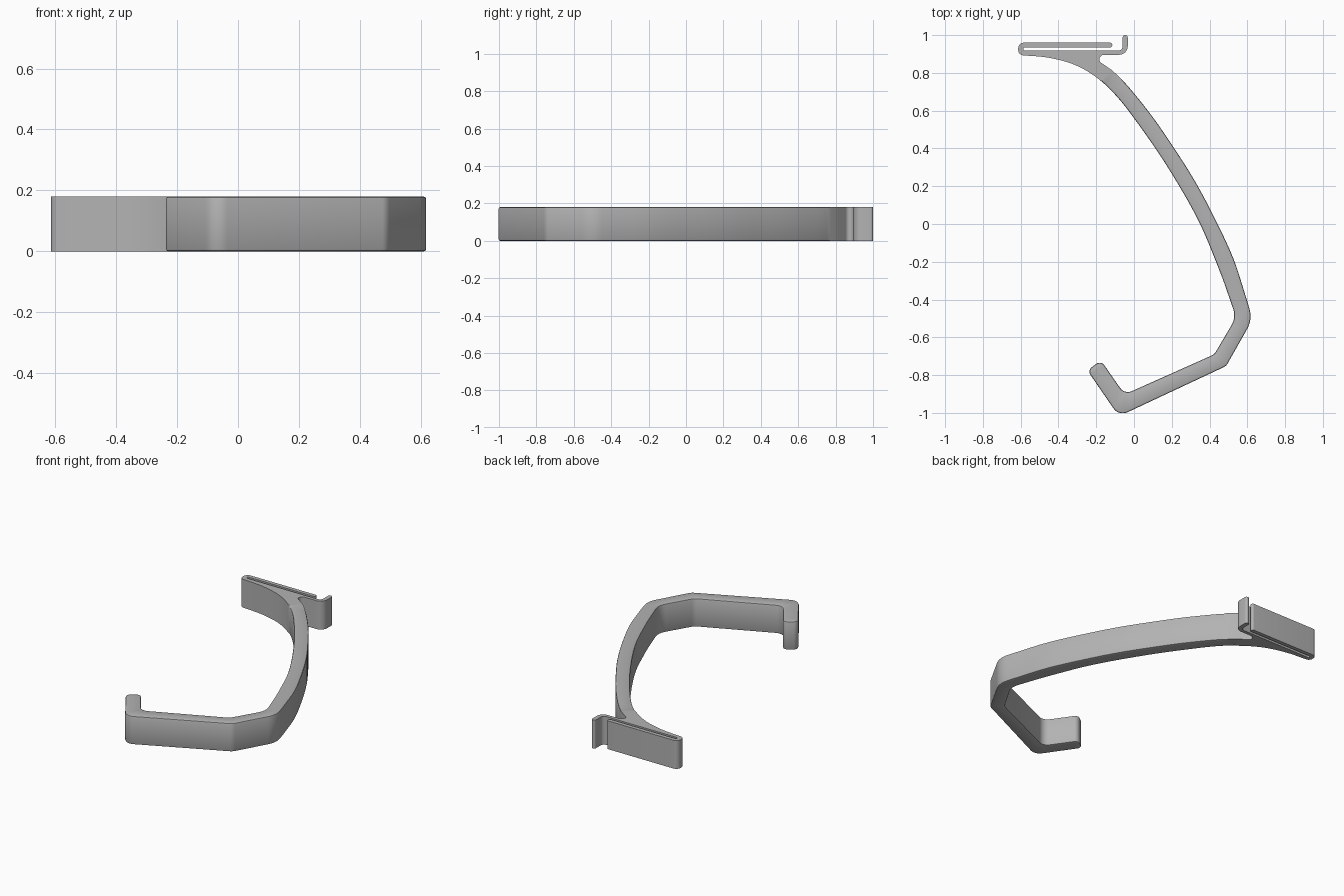
import bpy, bmesh, math
from mathutils import Vector

if "Cube" in bpy.data.objects:
    bpy.data.objects.remove(bpy.data.objects["Cube"])

HEIGHT = 0.18


def fillet(corners, steps=8):
    """Closed outline from (x, y, radius) corners, rounding where radius > 0."""
    out, n = [], len(corners)
    for i, (x, y, r) in enumerate(corners):
        p = Vector((x, y))
        if r == 0:
            out.append(p)
            continue
        a = (Vector(corners[i - 1][:2]) - p)
        b = (Vector(corners[(i + 1) % n][:2]) - p)
        la, lb = a.length, b.length
        a.normalize()
        b.normalize()
        half = a.angle(b) / 2
        d = min(r / math.tan(half), la * 0.98, lb * 0.98)
        r = d * math.tan(half)
        c = p + (a + b).normalized() * (r / math.sin(half))
        v0, v1 = p + a * d - c, p + b * d - c
        sweep = v0.angle_signed(v1)
        for k in range(steps + 1):
            t = -sweep * k / steps
            out.append(c + Vector((v0.x * math.cos(t) - v0.y * math.sin(t),
                                   v0.x * math.sin(t) + v0.y * math.cos(t))))
    return out


def spline(pts, steps=5):
    """Smooth curve through the points, returned as unrounded corners."""
    p = [Vector(q) for q in pts]
    p = [2 * p[0] - p[1]] + p + [2 * p[-1] - p[-2]]
    out = []
    for i in range(1, len(p) - 2):
        for k in range(steps):
            t = k / steps
            q = 0.5 * (2 * p[i] + (p[i + 1] - p[i - 1]) * t
                       + (2 * p[i - 1] - 5 * p[i] + 4 * p[i + 1] - p[i + 2]) * t * t
                       + (3 * p[i] - p[i - 1] - 3 * p[i + 1] + p[i + 2]) * t ** 3)
            out.append((q.x, q.y, 0))
    return out + [(*pts[-1], 0)]


# Inner side of the bowed arm, from the clip down to the elbow
inner_arm = spline([(-0.585, 0.893), (-0.45, 0.88), (-0.315, 0.843), (-0.2, 0.777),
                    (-0.1, 0.685), (0, 0.56), (0.165, 0.322), (0.335, 0.03),
                    (0.45, -0.24), (0.515, -0.42)])
# Lower hook
hook = [(0.54, -0.495, 0.10), (0.425, -0.69, 0.05), (-0.05, -0.902, 0.05),
        (-0.175, -0.722, 0.03), (-0.247, -0.775, 0.03), (-0.08, -1.018, 0.06),
        (0.488, -0.752, 0.05), (0.628, -0.505, 0.14)]
# Outer side of the arm, from the elbow up to the notch
outer_arm = spline([(0.597, -0.40), (0.525, -0.18), (0.42, 0.045), (0.315, 0.24),
                    (0.2, 0.42), (0.1, 0.565), (0, 0.692), (-0.06, 0.76),
                    (-0.115, 0.813)])
# Spring clip: lip, base strip, slot and folded-back leaf
clip = [(-0.20, 0.872, 0.022), (-0.165, 0.896, 0.02), (-0.033, 0.896, 0.045),
        (-0.033, 1.0, 0.0125), (-0.06, 1.0, 0.0125), (-0.06, 0.918, 0.024),
        (-0.585, 0.918, 0.008), (-0.585, 0.935, 0.008), (-0.115, 0.935, 0.0118),
        (-0.115, 0.96, 0.0118), (-0.613, 0.96, 0.03), (-0.613, 0.893, 0.03)]

outline = fillet(inner_arm + hook + outer_arm + clip)

bm = bmesh.new()
base = bm.faces.new([bm.verts.new((p.x, p.y, 0)) for p in outline])
bmesh.ops.recalc_face_normals(bm, faces=[base])
ext = bmesh.ops.extrude_face_region(bm, geom=[base], use_keep_orig=True)
bmesh.ops.translate(bm, vec=(0, 0, HEIGHT),
                    verts=[v for v in ext["geom"] if isinstance(v, bmesh.types.BMVert)])
bmesh.ops.remove_doubles(bm, verts=bm.verts, dist=0.0003)
bmesh.ops.recalc_face_normals(bm, faces=bm.faces)
# Soften the rims of the arm and hook; the thin clip stays crisp
rims = [e for e in bm.edges
        if abs(e.verts[0].co.z - e.verts[1].co.z) < 1e-5
        and all(v.co.y < 0.77 for v in e.verts)]
bmesh.ops.bevel(bm, geom=rims, offset=0.008, segments=2, profile=0.5,
                affect='EDGES', clamp_overlap=False)
bmesh.ops.triangulate(bm, faces=[f for f in bm.faces if len(f.verts) > 4])

mesh = bpy.data.meshes.new("clip_hook")
bm.to_mesh(mesh)
bm.free()
obj = bpy.data.objects.new("clip_hook", mesh)
bpy.context.collection.objects.link(obj)

grey = bpy.data.materials.new("grey plastic")
grey.diffuse_color = (0.45, 0.45, 0.45, 1)
grey.use_nodes = True
grey.node_tree.nodes["Principled BSDF"].inputs["Base Color"].default_value = grey.diffuse_color
mesh.materials.append(grey)

bpy.context.view_layer.objects.active = obj
obj.select_set(True)
bpy.ops.object.shade_smooth_by_angle(angle=math.radians(30))
